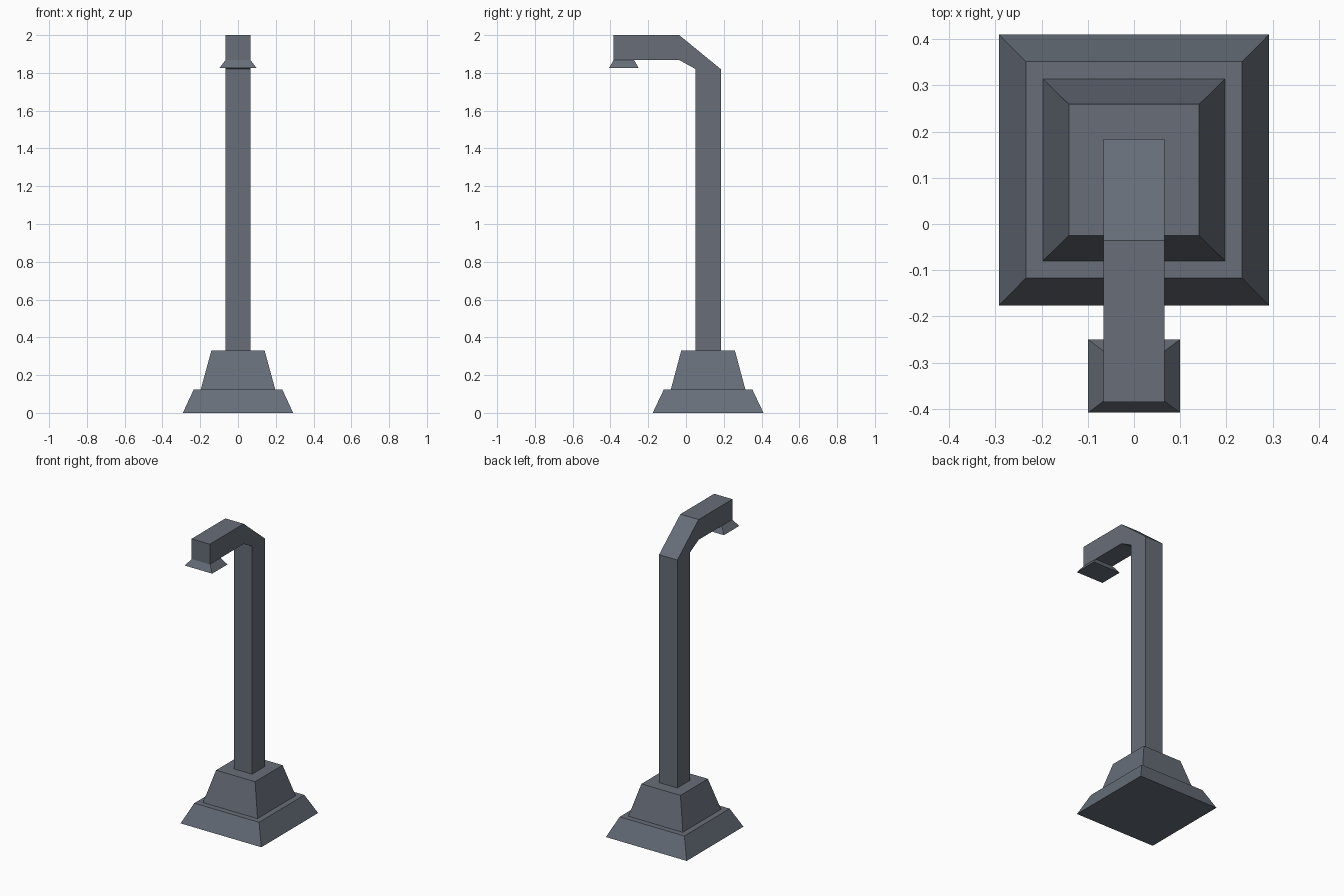
import bpy, bmesh

if "Cube" in bpy.data.objects:
    bpy.data.objects.remove(bpy.data.objects["Cube"])

# Dark blue-grey metal shared by all parts
metal = bpy.data.materials.new("dark_metal")
metal.diffuse_color = (0.135, 0.155, 0.19, 1)
metal.use_nodes = True
metal.node_tree.nodes["Principled BSDF"].inputs["Base Color"].default_value = metal.diffuse_color


def finish(name, bm):
    bmesh.ops.recalc_face_normals(bm, faces=bm.faces)
    mesh = bpy.data.meshes.new(name)
    bm.to_mesh(mesh)
    bm.free()
    mesh.materials.append(metal)
    obj = bpy.data.objects.new(name, mesh)
    bpy.context.collection.objects.link(obj)
    return obj


def tapered_block(name, y, z0, z1, bottom, top):
    """Frustum centred on x = 0; bottom and top are (half x, half y)."""
    bm = bmesh.new()
    bmesh.ops.create_cube(bm, size=2)
    for v in bm.verts:
        hx, hy = top if v.co.z > 0 else bottom
        v.co = (v.co.x * hx, y + v.co.y * hy, z1 if v.co.z > 0 else z0)
    return finish(name, bm)


def swept_bar(name, outer, inner, half_width):
    """Rectangular bar following paired outer and inner side-view points."""
    bm = bmesh.new()
    rings = [[bm.verts.new((x, y, z)) for x, (y, z) in
              ((-half_width, o), (half_width, o), (half_width, i), (-half_width, i))]
             for o, i in zip(outer, inner)]
    for a, b in zip(rings, rings[1:]):
        for k in range(4):
            n = (k + 1) % 4
            bm.faces.new((a[k], a[n], b[n], b[k]))
    bm.faces.new(rings[0])
    bm.faces.new(rings[-1])
    return finish(name, bm)


# Stepped plinth
tapered_block("base_lower", 0.117, 0, 0.125, (0.292, 0.293), (0.234, 0.234))
tapered_block("base_upper", 0.117, 0.125, 0.33, (0.197, 0.197), (0.141, 0.142))

# Post bending forward into the arm
swept_bar("post_and_arm",
          [(0.184, 0.33), (0.184, 1.82), (-0.036, 2.0), (-0.385, 2.0)],
          [(0.051, 0.33), (0.051, 1.82), (-0.036, 1.868), (-0.385, 1.868)],
          0.066)

# Flared lamp shade under the arm tip
tapered_block("lamp_shade", -0.329, 1.825, 1.868, (0.099, 0.079), (0.066, 0.054))
